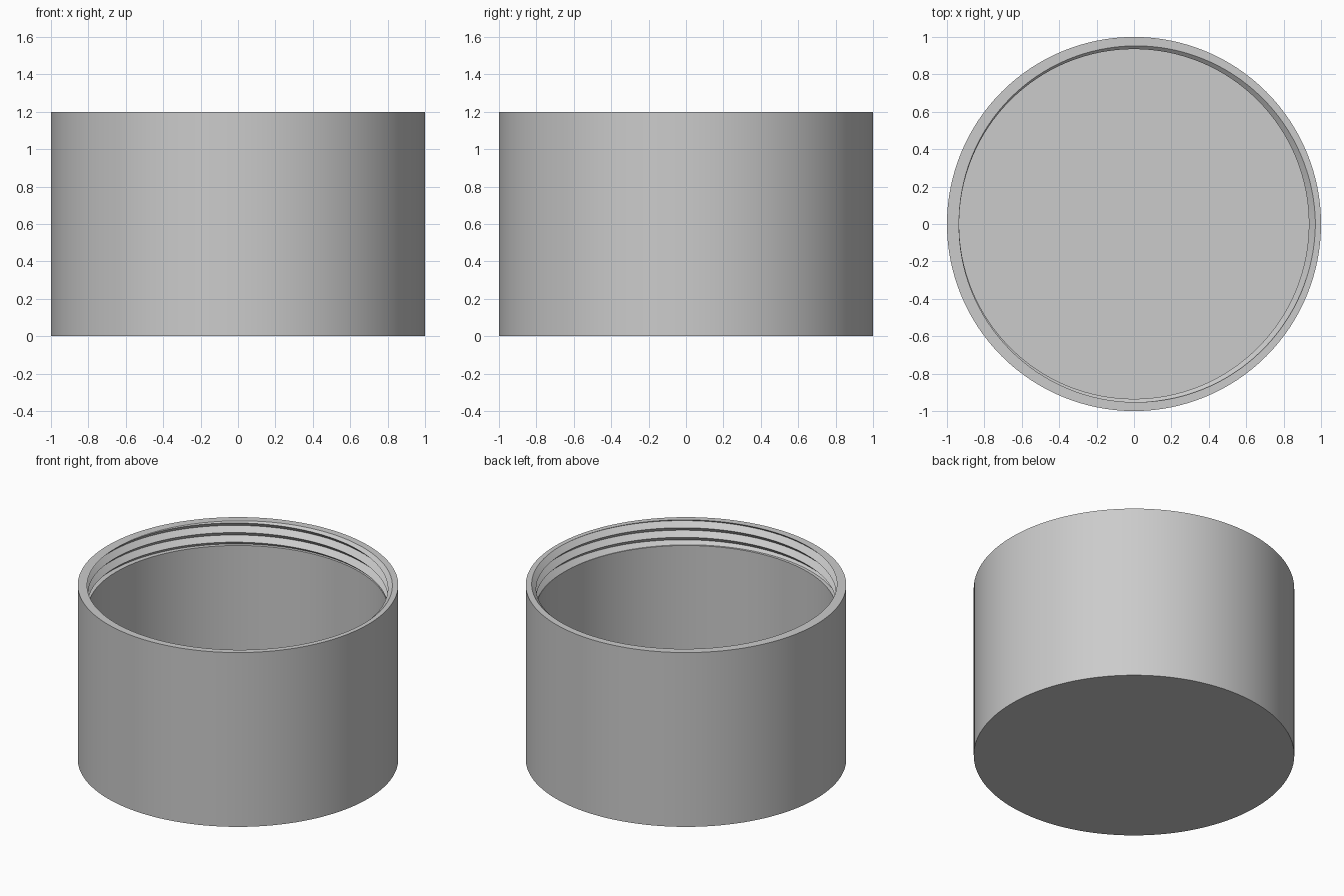
import bpy
import bmesh
import math

cube = bpy.data.objects.get("Cube")
if cube:
    bpy.data.objects.remove(cube, do_unlink=True)

SEGMENTS = 128
HEIGHT, OUTER = 1.2, 1.0
CREST, ROOT = 0.935, 0.97      # inner wall and thread groove radii
PITCH, TURNS = 0.066, 2.5
FLOOR = 0.065
LEDGE = HEIGHT - PITCH * TURNS


def thread_radius(z, turn):
    """Radius of the V-shaped internal thread at a height and turn fraction."""
    u = (z - HEIGHT) / PITCH - turn
    return ROOT - (ROOT - CREST) * 2 * abs(u - round(u))


def cross_section(turn):
    """Half section: base, outside, rim, thread, ledge, inner wall, floor."""
    points = [(0, 0), (OUTER, 0), (OUTER, HEIGHT)]
    for k in range(int(TURNS * 2) + 3):
        z = HEIGHT + PITCH * (turn - k / 2)
        z = min(HEIGHT, max(LEDGE, z))
        points.append((thread_radius(z, turn), z))
    return points + [(CREST, LEDGE), (CREST, FLOOR), (0, FLOOR)]


# Sweep the section around z, sharing coincident vertices
bm = bmesh.new()
cache = {}


def vertex(r, z, angle):
    co = (r * math.cos(angle), r * math.sin(angle), z)
    key = tuple(round(c, 5) + 0.0 for c in co)
    if key not in cache:
        cache[key] = bm.verts.new(co)
    return cache[key]


columns = []
for i in range(SEGMENTS + 1):
    turn = i / SEGMENTS
    columns.append([vertex(r, z, math.tau * turn) for r, z in cross_section(turn)])

for left, right in zip(columns, columns[1:]):
    for j in range(len(left) - 1):
        corners = dict.fromkeys((left[j], right[j], right[j + 1], left[j + 1]))
        if len(corners) > 2:
            bm.faces.new(list(corners))
bmesh.ops.recalc_face_normals(bm, faces=bm.faces)

mesh = bpy.data.meshes.new("threaded_container")
bm.to_mesh(mesh)
bm.free()
container = bpy.data.objects.new("threaded_container", mesh)
bpy.context.collection.objects.link(container)

# Plain grey over the whole part
grey = bpy.data.materials.new("light_grey")
grey.use_nodes = True
colour = (0.6, 0.6, 0.6, 1)
grey.diffuse_color = colour
grey.node_tree.nodes["Principled BSDF"].inputs["Base Color"].default_value = colour
mesh.materials.append(grey)

bpy.ops.object.select_all(action="DESELECT")
container.select_set(True)
bpy.context.view_layer.objects.active = container
bpy.ops.object.shade_smooth_by_angle(angle=math.radians(30))
